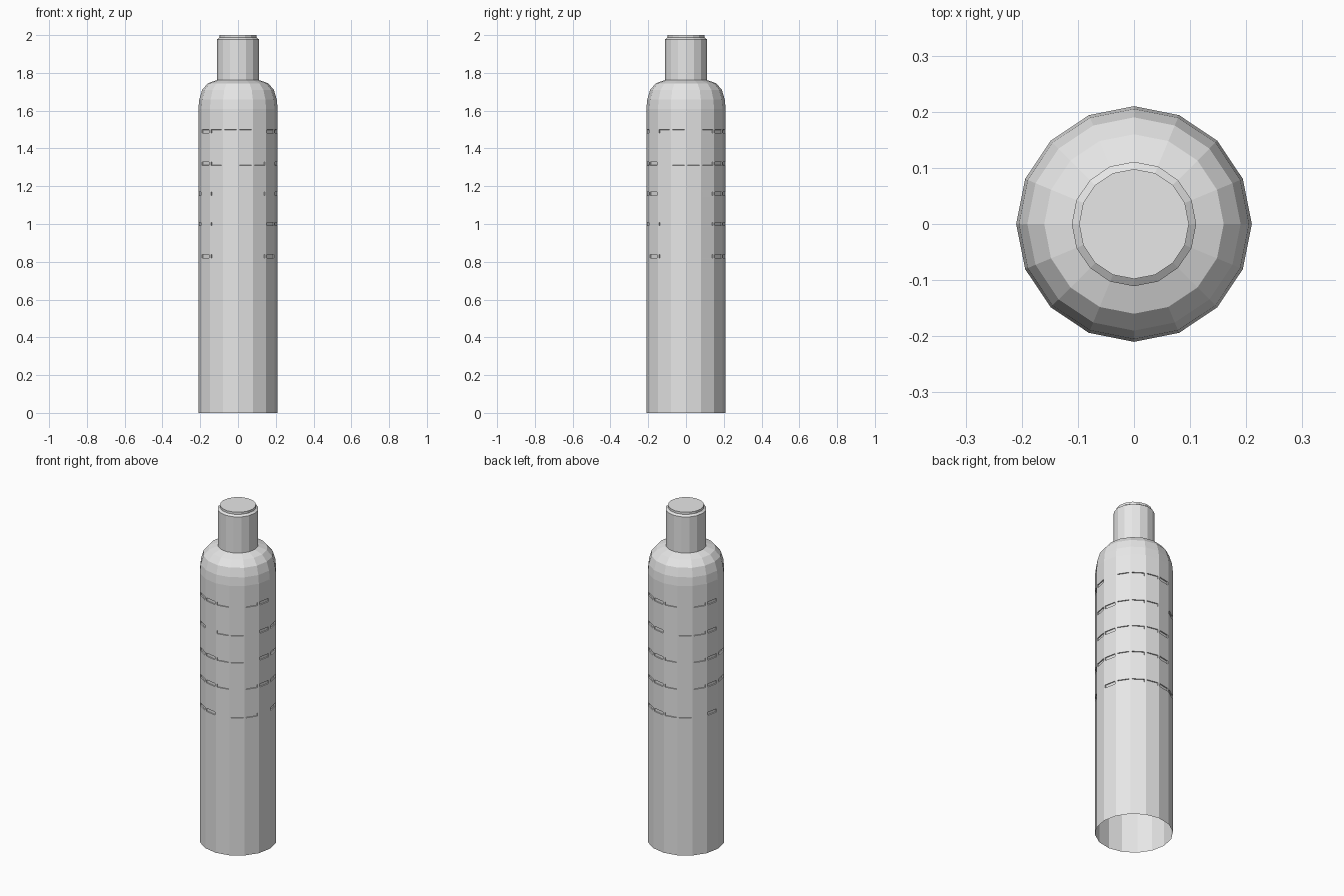
import bpy, bmesh, math

cube = bpy.data.objects.get("Cube")
if cube:
    bpy.data.objects.remove(cube, do_unlink=True)

SIDES = 16

grey = bpy.data.materials.new("light_grey")
grey.use_nodes = True
grey.diffuse_color = (0.8, 0.8, 0.8, 1)
grey.node_tree.nodes["Principled BSDF"].inputs["Base Color"].default_value = (0.8, 0.8, 0.8, 1)


def lathe(name, profile, closed_top=False, slots=()):
    """Spin (radius, height) points into flat facets; recess the chosen (ring, side) facets."""
    bm = bmesh.new()
    rings = []
    for r, z in profile:
        angles = [math.tau * k / SIDES for k in range(SIDES)]
        rings.append([bm.verts.new((r * math.cos(a), r * math.sin(a), z)) for a in angles])
    marked = []
    for i, (low, high) in enumerate(zip(rings, rings[1:])):
        for k in range(SIDES):
            n = (k + 1) % SIDES
            face = bm.faces.new((low[k], low[n], high[n], high[k]))
            if (i, k) in slots:
                marked.append(face)
    if closed_top:
        bm.faces.new(rings[-1])
    bm.normal_update()
    if marked:
        # Frame each slot, then push its floor inwards
        bmesh.ops.inset_individual(bm, faces=marked, thickness=0.011)
        bmesh.ops.inset_individual(bm, faces=marked, thickness=0.0005, depth=-0.006)
    mesh = bpy.data.meshes.new(name)
    bm.to_mesh(mesh)
    bm.free()
    mesh.materials.append(grey)
    obj = bpy.data.objects.new(name, mesh)
    bpy.context.collection.objects.link(obj)
    return obj


# Slot rows: height -> facets left plain
rows = {
    0.83: (6, 8, 12, 15),
    1.00: (5, 9, 13),
    1.16: (5, 9, 14),
    1.32: (4, 8, 11, 14),
    1.49: (0, 5, 8, 13),
}

# Body with an open base, slotted wall and rounded shoulder
body = [(0.21, 0.0)]
slots = set()
for z, plain in rows.items():
    slots |= {(len(body), k) for k in range(SIDES) if k not in plain}
    body += [(0.21, z - 0.017), (0.21, z + 0.017)]
body += [(0.21, 1.61), (0.205, 1.66), (0.19, 1.71), (0.16, 1.745), (0.108, 1.763)]
lathe("bottle_body", body, slots=slots)

# Neck with a chamfered rim
lathe("neck", [(0.111, 1.76), (0.111, 1.978), (0.097, 1.988)])

# Flat cap seated in the neck
lathe("cap", [(0.098, 1.985), (0.098, 2.0)], closed_top=True)
